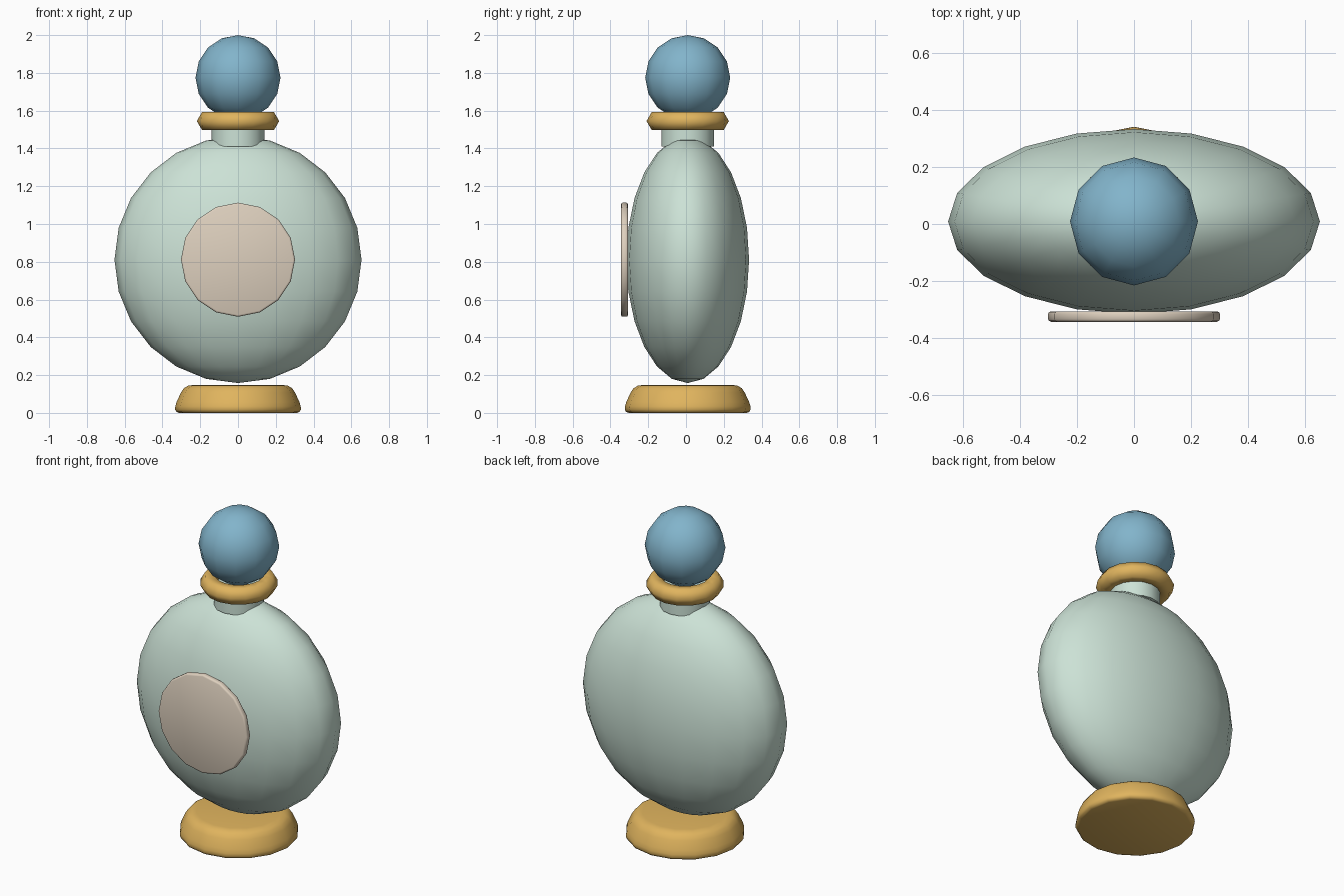
import bpy, math
from math import cos, sin, pi

if "Cube" in bpy.data.objects:
    bpy.data.objects.remove(bpy.data.objects["Cube"])

YC = 0.009  # depth centre of the turned parts


def material(name, rgb):
    lin = [((c / 255 + 0.055) / 1.055) ** 2.4 for c in rgb]
    m = bpy.data.materials.new(name)
    m.diffuse_color = (*lin, 1)
    m.use_nodes = True
    m.node_tree.nodes["Principled BSDF"].inputs["Base Color"].default_value = m.diffuse_color
    return m


glass = material("pale green", (204, 226, 214))
gold = material("gold", (224, 180, 94))
blue = material("blue", (130, 180, 203))
cream = material("cream", (222, 208, 190))


def finish(name, mat, angle):
    ob = bpy.context.object
    ob.name = ob.data.name = name
    ob.data.materials.clear()
    ob.data.materials.append(mat)
    bpy.ops.object.transform_apply(location=False, rotation=True, scale=True)
    bpy.ops.object.shade_smooth_by_angle(angle=math.radians(angle))
    return ob


def ball(name, mat, z, scale, segments, rings):
    bpy.ops.mesh.primitive_uv_sphere_add(segments=segments, ring_count=rings, radius=1,
                                         location=(0, YC, z))
    bpy.context.object.scale = scale
    return finish(name, mat, 80)


def lathe(name, mat, profile, n, angle):
    """Closed solid of revolution about z from (radius, height) points."""
    verts = [(r * cos(2 * pi * i / n), r * sin(2 * pi * i / n), z)
             for r, z in profile for i in range(n)]
    faces = [(k * n + i, k * n + (i + 1) % n, (k + 1) * n + (i + 1) % n, (k + 1) * n + i)
             for k in range(len(profile) - 1) for i in range(n)]
    last = (len(profile) - 1) * n
    faces += [tuple(reversed(range(n))), tuple(range(last, last + n))]
    me = bpy.data.meshes.new(name)
    me.from_pydata(verts, [], faces)
    ob = bpy.data.objects.new(name, me)
    bpy.context.collection.objects.link(ob)
    bpy.ops.object.select_all(action='DESELECT')
    bpy.context.view_layer.objects.active = ob
    ob.select_set(True)
    ob.location.y = YC
    return finish(name, mat, angle)


# flattened round body
ball("bottle_body", glass, 0.811, (0.654, 0.325, 0.653), 20, 12)

# foot with rounded edges
lathe("foot", gold, [(0.312, 0), (0.326, 0.005), (0.333, 0.018), (0.332, 0.035),
                     (0.325, 0.058), (0.302, 0.108), (0.287, 0.13), (0.264, 0.144),
                     (0.235, 0.148)], 16, 50)

# neck
lathe("neck", glass, [(0.14, 1.41), (0.14, 1.56)], 16, 40)

# collar ring
bpy.ops.mesh.primitive_torus_add(major_segments=16, minor_segments=6, major_radius=0.163,
                                 minor_radius=0.055, location=(0, YC, 1.545))
finish("collar", gold, 80)

# ball stopper
ball("stopper", blue, 1.775, (0.225, 0.225, 0.225), 12, 8)

# round label plate on the front
plate = lathe("front_plate", cream, [(0.292, 0), (0.299, 0.003), (0.302, 0.009), (0.302, 0.028),
                                     (0.299, 0.034), (0.292, 0.037)], 16, 50)
plate.rotation_euler = (pi / 2, 0, 0)
plate.location = (0, -0.307, 0.811)
